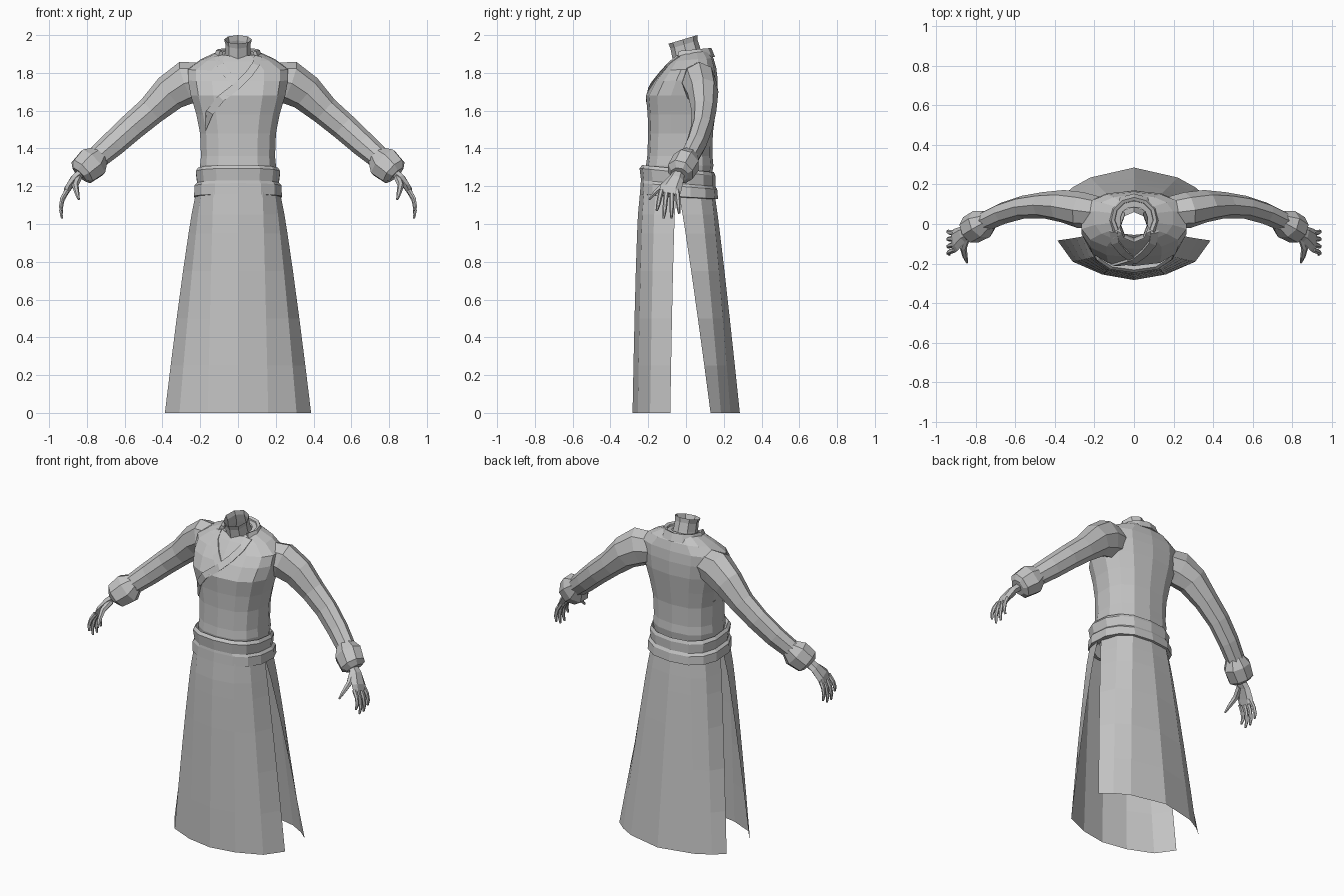
import bpy, bmesh, math
from mathutils import Vector
from mathutils.bvhtree import BVHTree

cloth = bpy.data.materials.new("plain_grey")
cloth.diffuse_color = (0.55, 0.55, 0.55, 1)


def loft(name, rings, closed=True, cap_start=False, cap_end=False, mirror=False):
    """Skin a list of equal-length point rings with flat quads."""
    bm = bmesh.new()
    rows = [[bm.verts.new(p) for p in r] for r in rings]
    n = len(rows[0])
    for a, b in zip(rows, rows[1:]):
        for i in range(n if closed else n - 1):
            j = (i + 1) % n
            bm.faces.new((a[i], a[j], b[j], b[i]))
    if cap_start:
        bm.faces.new(rows[0][::-1])
    if cap_end:
        bm.faces.new(rows[-1])
    bmesh.ops.recalc_face_normals(bm, faces=bm.faces)
    me = bpy.data.meshes.new(name)
    bm.to_mesh(me)
    bm.free()
    me.materials.append(cloth)
    ob = bpy.data.objects.new(name, me)
    bpy.context.collection.objects.link(ob)
    if mirror:
        ob.modifiers.new("mirror", 'MIRROR')
    return ob


def body_ring(z, hw, yf, yb, tilt=0.0, n=14, power=0.8):
    """Rounded horizontal section, symmetric in x, optionally sloped along y."""
    cy, hy, pts = (yf + yb) / 2, (yb - yf) / 2, []
    for i in range(n):
        a = 2 * math.pi * i / n - math.pi / 2
        c, s = math.cos(a), math.sin(a)
        x = hw * math.copysign(abs(c) ** power, c) if abs(c) > 1e-6 else 0
        y = hy * math.copysign(abs(s) ** power, s) if abs(s) > 1e-6 else 0
        pts.append((x, cy + y, z + tilt * y))
    return pts


def tube(name, sections, n=8, ref=(0, 1, 0), turn=0.0):
    """Mirrored limb: sections are (x, y, z, half width along ref, half thickness)."""
    cs = [Vector(s[:3]) for s in sections]
    t_all = (cs[-1] - cs[0]).normalized()
    rings = []
    for i, s in enumerate(sections):
        t = (cs[min(i + 1, len(cs) - 1)] - cs[max(i - 1, 0)]).normalized()
        if t.dot(t_all) < 0.3:
            t = t_all
        u = (Vector(ref) - t * t.dot(Vector(ref))).normalized()
        v = t.cross(u)
        rings.append([cs[i] + u * s[3] * math.cos(2 * math.pi * k / n + turn)
                      + v * s[4] * math.sin(2 * math.pi * k / n + turn) for k in range(n)])
    return loft(name, rings, True, True, True, mirror=True)


# Jacket body
torso = loft("jacket_body", [body_ring(*r) for r in (
    (1.22, 0.195, -0.20, 0.13), (1.31, 0.205, -0.212, 0.145),
    (1.36, 0.200, -0.205, 0.140), (1.48, 0.205, -0.200, 0.142),
    (1.58, 0.225, -0.203, 0.155), (1.68, 0.255, -0.212, 0.168),
    (1.76, 0.270, -0.170, 0.168, 0.02), (1.82, 0.270, -0.125, 0.160, 0.05),
    (1.87, 0.200, -0.085, 0.145, 0.08), (1.905, 0.120, -0.055, 0.115, 0.15),
    (1.90, 0.070, -0.065, 0.085, 0.2))])

# Neck, open at the top
loft("neck", [body_ring(z, hw, yf, yb, 0.3, 8, 1.0) for z, hw, yf, yb in (
    (1.86, 0.085, -0.075, 0.09), (1.90, 0.068, -0.072, 0.078),
    (1.95, 0.066, -0.082, 0.062), (1.977, 0.074, -0.093, 0.060))])

# Wrapped lapels laid on the chest
bm = bmesh.new()
bm.from_mesh(torso.data)
tree = BVHTree.FromBMesh(bm)
bm.free()


def chest_y(x, z):
    hit = tree.ray_cast(Vector((x, -1, z)), Vector((0, 1, 0)))[0]
    return hit.y if hit else 0.02


def lapel(name, path, half, thick):
    rings = []
    for i, (x, z) in enumerate(path):
        a, b = path[max(i - 1, 0)], path[min(i + 1, len(path) - 1)]
        d = Vector((b[0] - a[0], b[1] - a[1])).normalized()
        ring = []
        for side, lift in ((-1, -0.01), (-1, thick), (1, thick), (1, -0.01)):
            px, pz = x - d.y * half * side, z + d.x * half * side
            ring.append((px, chest_y(px, pz) - lift, pz))
        rings.append(ring)
    return loft(name, rings, True, True, True)


lapel("over_lapel", [(0.105, 1.89), (0.095, 1.845), (0.055, 1.79), (0.0, 1.735),
                     (-0.09, 1.665), (-0.15, 1.59), (-0.19, 1.50)], 0.020, 0.012)
lapel("under_lapel", [(-0.105, 1.89), (-0.095, 1.845), (-0.055, 1.79), (0.0, 1.735)],
      0.020, 0.008)

# Standing collar that hugs the back and sides of the neck
collar = []
for i in range(9):
    a = math.radians(-35 + 250 * i / 8)
    c, s = math.cos(a), math.sin(a)
    collar.append([(r * c, 0.025 + 0.95 * r * s, z + 0.01 * s)
                   for r, z in ((0.135, 1.875), (0.115, 1.922), (0.098, 1.915), (0.09, 1.875))])
loft("collar", collar, True, True, True)

# Belt: wide sash over a heavier lower roll
loft("belt", [body_ring(*r) for r in (
    (1.26, 0.195, -0.20, 0.13, -0.1), (1.293, 0.215, -0.232, 0.148, -0.1),
    (1.275, 0.228, -0.246, 0.156, -0.1), (1.215, 0.220, -0.238, 0.155, -0.08),
    (1.20, 0.235, -0.240, 0.165, -0.08), (1.145, 0.237, -0.244, 0.170, -0.06),
    (1.14, 0.205, -0.215, 0.140, -0.06))])


# Skirt panels: open curved sheets, flaring downward
def panel(name, top, bottom, z_top, ease):
    rows = []
    for z in (z_top, 1.05, 0.95, 0.75, 0.5, 0.25, 0.0):
        t = 1 - z / z_top
        half = [(a[0] + (b[0] - a[0]) * t ** 0.85, a[1] + (b[1] - a[1]) * t ** ease, z)
                for a, b in zip(top, bottom)]
        rows.append([(-x, y, zz) for x, y, zz in half[:0:-1]] + half)
    return loft(name, rows, closed=False)


panel("front_skirt", [(0, -0.243), (0.13, -0.222), (0.195, -0.16), (0.222, -0.05)],
      [(0, -0.283), (0.16, -0.255), (0.31, -0.19), (0.387, -0.083)], 1.17, 0.55)
panel("back_skirt", [(0, 0.150), (0.12, 0.135), (0.185, 0.075), (0.212, -0.04)],
      [(0, 0.285), (0.22, 0.235), (0.31, 0.185), (0.375, 0.13)], 1.17, 0.9)

# Sleeves and turned-back cuffs
tube("sleeve", [(0.17, 0.055, 1.765, 0.08, 0.09), (0.27, 0.07, 1.75, 0.092, 0.115),
                (0.36, 0.09, 1.695, 0.082, 0.098), (0.46, 0.095, 1.60, 0.066, 0.078),
                (0.56, 0.085, 1.515, 0.058, 0.073), (0.66, 0.055, 1.425, 0.055, 0.068),
                (0.77, 0.005, 1.33, 0.050, 0.058)])
tube("cuff", [(0.735, 0.02, 1.362, 0.052, 0.058), (0.770, 0.0, 1.325, 0.076, 0.092),
              (0.825, -0.03, 1.277, 0.074, 0.080), (0.840, -0.035, 1.262, 0.048, 0.050)],
     n=8, turn=math.pi / 8)

# Hands
tube("palm", [(0.820, -0.035, 1.278, 0.030, 0.026), (0.865, -0.052, 1.240, 0.042, 0.024),
              (0.900, -0.080, 1.190, 0.058, 0.020), (0.912, -0.088, 1.160, 0.056, 0.013)], n=6)
for label, y0, y1, z1 in (("index", -0.130, -0.155, 1.070), ("middle", -0.103, -0.118, 1.030),
                          ("ring", -0.074, -0.077, 1.030), ("little", -0.047, -0.036, 1.055)):
    zs = 1.178
    tube(label + "_finger", [(0.905, y0, zs, 0.014, 0.014),
                             (0.930, y0 * 0.6 + y1 * 0.4, zs - (zs - z1) * 0.38, 0.013, 0.012),
                             (0.938, y0 * 0.3 + y1 * 0.7, zs - (zs - z1) * 0.72, 0.011, 0.010),
                             (0.932, y1, z1, 0.006, 0.006)], n=6)
tube("thumb", [(0.845, -0.065, 1.245, 0.020, 0.020), (0.862, -0.120, 1.205, 0.018, 0.017),
               (0.853, -0.165, 1.165, 0.013, 0.012), (0.843, -0.195, 1.130, 0.006, 0.006)],
     n=6, ref=(1, 0, 0))
